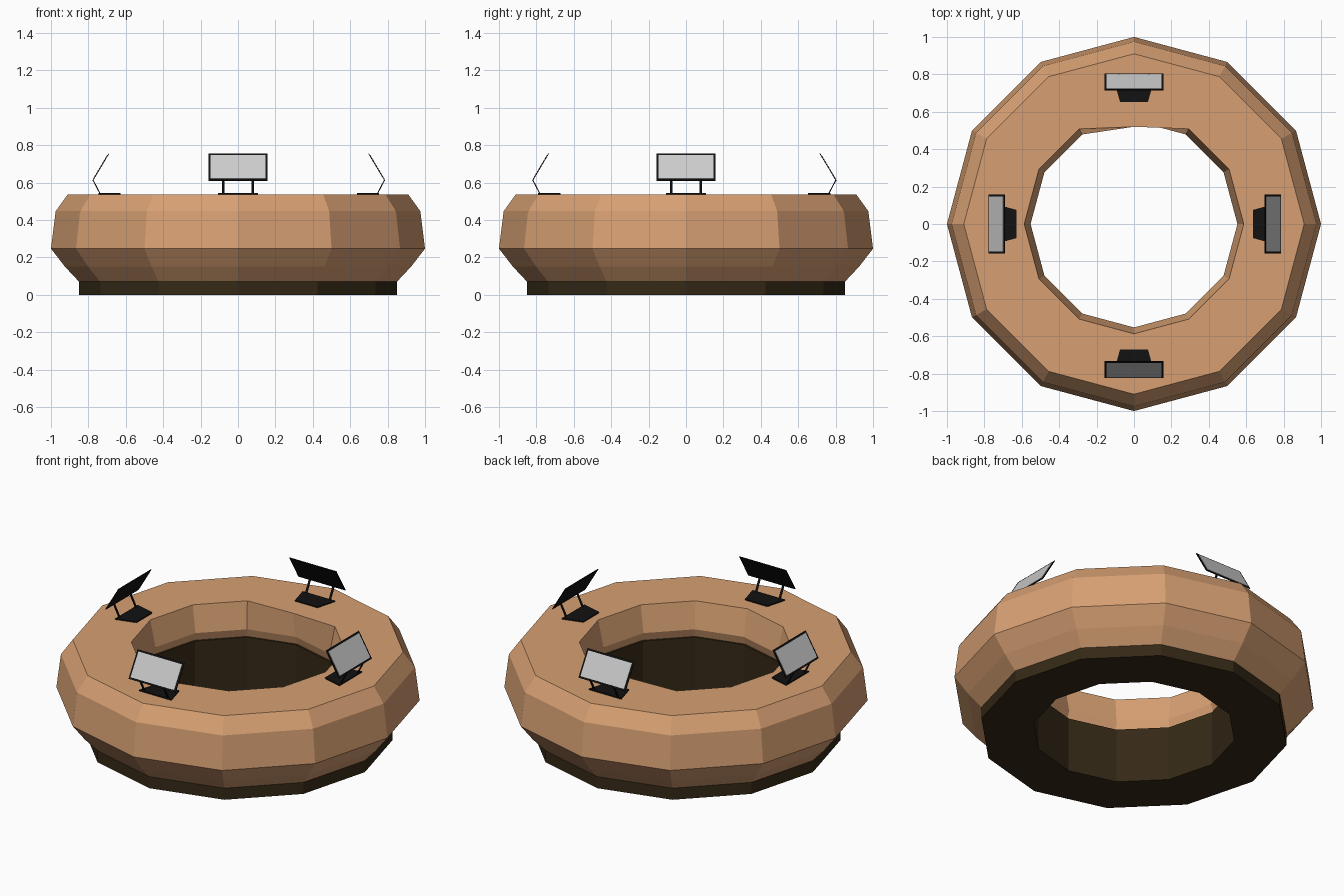
import bpy, bmesh
from math import cos, sin, radians
from mathutils import Vector, Matrix

if "Cube" in bpy.data.objects:
    bpy.data.objects.remove(bpy.data.objects["Cube"])

SIDES = 12


def material(name, rgb):
    m = bpy.data.materials.new(name)
    m.diffuse_color = (*rgb, 1)
    m.use_nodes = True
    m.node_tree.nodes["Principled BSDF"].inputs["Base Color"].default_value = m.diffuse_color
    return m


wood = material("wood", (0.68, 0.35, 0.17))
dark_wood = material("dark_wood", (0.035, 0.022, 0.008))
black = material("black", (0.006, 0.006, 0.006))


def finish(name, bm, mat=None):
    bmesh.ops.recalc_face_normals(bm, faces=bm.faces)
    me = bpy.data.meshes.new(name)
    bm.to_mesh(me)
    bm.free()
    ob = bpy.data.objects.new(name, me)
    bpy.context.collection.objects.link(ob)
    if mat:
        me.materials.append(mat)
    return ob


def ring(name, profile, mat, tweak=None):
    """Sweep a closed (radius, z) profile around z in flat segments."""
    bm = bmesh.new()
    loops = []
    for i in range(SIDES):
        a = radians(360 / SIDES * i)
        loop = []
        for k, (r, z) in enumerate(profile):
            r = tweak.get((i, k), r) if tweak else r
            loop.append(bm.verts.new((r * cos(a), r * sin(a), z)))
        loops.append(loop)
    n = len(profile)
    for i in range(SIDES):
        p, q = loops[i], loops[(i + 1) % SIDES]
        for k in range(n):
            j = (k + 1) % n
            bm.faces.new((p[k], q[k], q[j], p[j]))
    return finish(name, bm, mat)


def slab(name, outline, offset, xf, mat=None):
    """Thin plate: outline points extruded by an offset vector."""
    bm = bmesh.new()
    offset = Vector(offset)
    a = [bm.verts.new(Vector(p)) for p in outline]
    b = [bm.verts.new(Vector(p) + offset) for p in outline]
    bm.faces.new(a)
    bm.faces.new(b)
    n = len(a)
    for i in range(n):
        j = (i + 1) % n
        bm.faces.new((a[i], a[j], b[j], b[i]))
    bm.transform(xf)
    return finish(name, bm, mat)


# Dark plinth and faceted wooden ring desk
ring("plinth", [(0.85, 0), (0.85, 0.075), (0.75, 0.33), (0.557, 0.33), (0.557, 0)], dark_wood)
ring("desk_ring",
     [(0.85, 0.07), (0.925, 0.15), (1.0, 0.247), (0.975, 0.447), (0.91, 0.537),
      (0.587, 0.537), (0.553, 0.38), (0.572, 0.32), (0.75, 0.32)],
     wood, {(3, 5): 0.52})

# Four monitors, modelled facing +x and turned into place
LOW, HIGH = Vector((0.787, 0, 0.61)), Vector((0.70, 0, 0.756))
UP = (HIGH - LOW).normalized()
OUT = Vector((-UP.x, 0, UP.z)).cross(Vector((0, 1, 0)))
OUT = Vector((UP.z, 0, -UP.x))


def panel_outline(inset, depth):
    y = 0.157 - inset
    lo = LOW + UP * inset + OUT * depth
    hi = HIGH - UP * inset + OUT * depth
    return [lo + Vector((0, -y, 0)), lo + Vector((0, y, 0)),
            hi + Vector((0, y, 0)), hi + Vector((0, -y, 0))]


for side, angle, shift in (("right", 0, 0.0), ("back", 90, 0.018),
                           ("left", 180, -0.008), ("front", 270, 0.036)):
    xf = Matrix.Rotation(radians(angle), 4, 'Z') @ Matrix.Translation((shift, 0, 0))
    slab(side + "_monitor_case", panel_outline(0, 0), -OUT * 0.004, xf, black)
    slab(side + "_monitor_screen", panel_outline(0.011, 0.0025), -OUT * 0.002, xf)
    slab(side + "_monitor_foot",
         [(0.635, -0.075, 0.537), (0.755, -0.108, 0.537),
          (0.755, 0.108, 0.537), (0.635, 0.075, 0.537)], (0, 0, 0.007), xf, black)
    for tag, y in (("a", -0.079), ("b", 0.079)):
        slab(side + "_monitor_leg_" + tag,
             [(0.748, y - 0.006, 0.54), (0.748, y + 0.006, 0.54),
              (0.786, y + 0.006, 0.613), (0.786, y - 0.006, 0.613)],
             (-0.005, 0, 0.002), xf, black)
